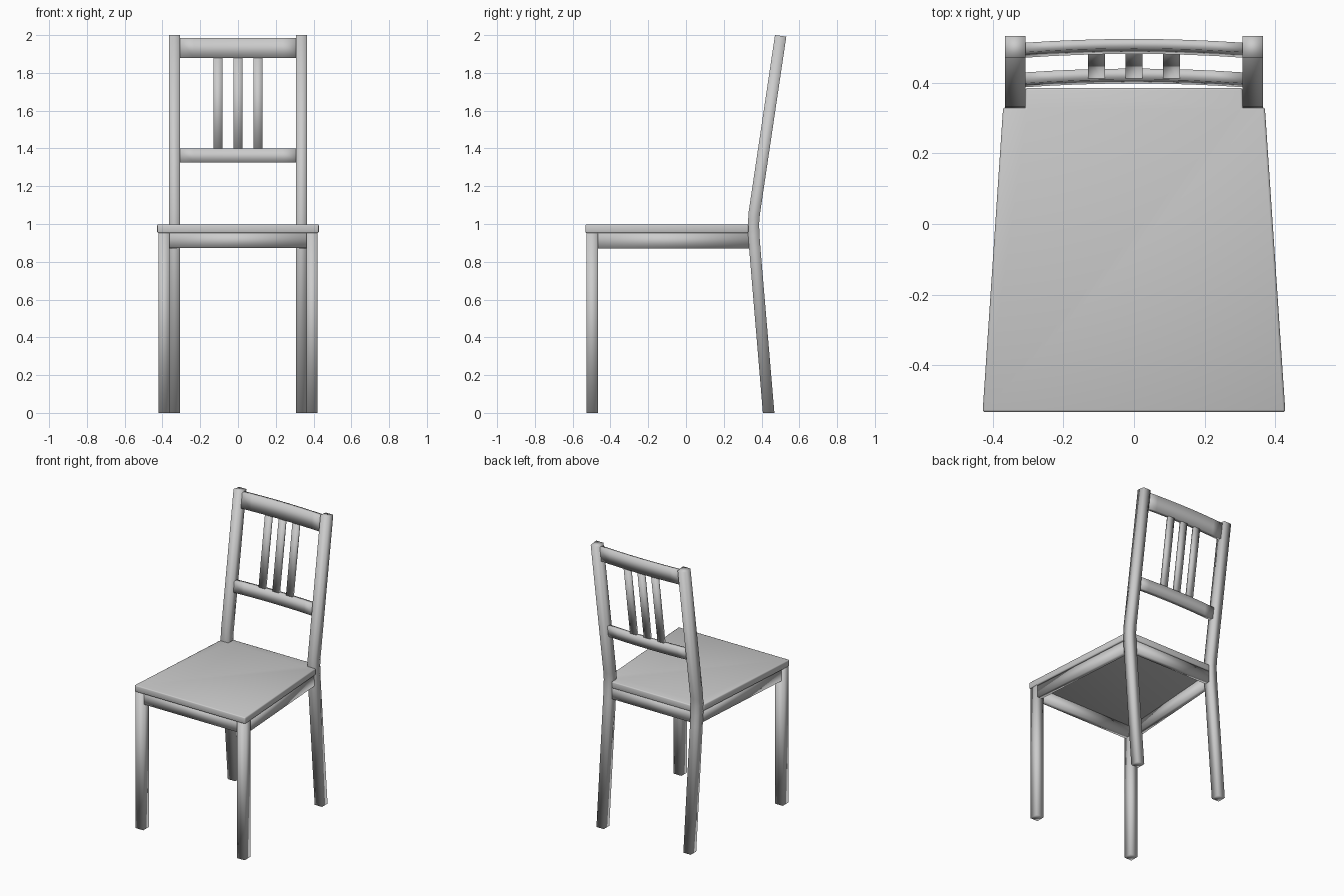
import bpy, bmesh

if "Cube" in bpy.data.objects:
    bpy.data.objects.remove(bpy.data.objects["Cube"])


def finish(name, bm, bevel=0.0):
    bmesh.ops.recalc_face_normals(bm, faces=bm.faces)
    if bevel:
        bmesh.ops.bevel(bm, geom=bm.edges[:], offset=bevel, segments=2,
                        profile=0.5, affect='EDGES')
    for f in bm.faces:
        f.smooth = True
    mesh = bpy.data.meshes.new(name)
    bm.to_mesh(mesh)
    bm.free()
    obj = bpy.data.objects.new(name, mesh)
    bpy.context.collection.objects.link(obj)
    return obj


def loft(name, rings, bevel=0.0):
    """Skin a list of equal-sized point rings and cap both ends."""
    bm = bmesh.new()
    vr = [[bm.verts.new(p) for p in r] for r in rings]
    n = len(vr[0])
    for a, b in zip(vr, vr[1:]):
        for i in range(n):
            j = (i + 1) % n
            bm.faces.new((a[i], a[j], b[j], b[i]))
    bm.faces.new(vr[0])
    bm.faces.new(vr[-1])
    return finish(name, bm, bevel)


def slab(name, outline, z0, z1, bevel=0.0):
    return loft(name, [[(x, y, z) for x, y in outline] for z in (z0, z1)], bevel)


def rect(x0, x1, y0, y1):
    return [(x0, y0), (x1, y0), (x1, y1), (x0, y1)]


def lean(z):
    """Centre line of the reclined back at height z."""
    return 0.501 - (2.0 - z) * 0.147


# seat: tapered board, notched around the back posts
half = [(0.428, -0.532), (0.370, 0.330), (0.307, 0.330), (0.307, 0.385)]
slab("seat", half + [(-x, y) for x, y in reversed(half)], 0.952, 0.998, 0.007)

# back posts: side profile (front y, back y, front z, back z)
post = [(0.407, 0.468, 0.0, 0.0), (0.335, 0.395, 0.86, 0.86),
        (0.329, 0.389, 0.94, 0.94), (0.328, 0.387, 1.00, 1.00),
        (0.331, 0.391, 1.06, 1.05), (0.471, 0.531, 2.0, 1.992)]
for s, side in ((1, "right"), (-1, "left")):
    loft("back_post_" + side,
         [[(s * 0.307, f, zf), (s * 0.364, f, zf), (s * 0.364, b, zb), (s * 0.307, b, zb)]
          for f, b, zf, zb in post])
    # front legs
    slab("front_leg_" + side, rect(s * 0.362, s * 0.421, -0.528, -0.466), 0, 0.955)
    # side aprons follow the seat taper
    slab("side_apron_" + side,
         [(s * 0.412, -0.47), (s * 0.357, 0.335), (s * 0.322, 0.335), (s * 0.377, -0.47)],
         0.870, 0.955)

# front and back aprons
slab("front_apron", rect(-0.365, 0.365, -0.518, -0.483), 0.874, 0.955)
slab("back_apron", rect(-0.31, 0.31, 0.343, 0.378), 0.874, 0.955)


# bowed back rails
def rail(name, z0, z1, thick, bow=0.011, steps=8):
    rings = []
    for i in range(steps + 1):
        t = 2 * i / steps - 1
        c = bow * (1 - t * t)
        h = thick / 2
        rings.append([(0.312 * t, lean(z) + c + d, z)
                      for z, d in ((z0, -h), (z0, h), (z1, h), (z1, -h))])
    loft(name, rings)


rail("top_rail", 1.880, 1.984, 0.027)
rail("lower_rail", 1.325, 1.400, 0.031)

# three back slats
for i, x in enumerate((-0.106, 0.0, 0.106)):
    loft("back_slat_%d" % (i + 1),
         [[(px, py + lean(z) + 0.009, z)
           for px, py in rect(x - 0.024, x + 0.024, -0.010, 0.010)]
          for z in (1.39, 1.89)])

# centre the depth is already on y = 0; rails, legs and seat meet without gaps
